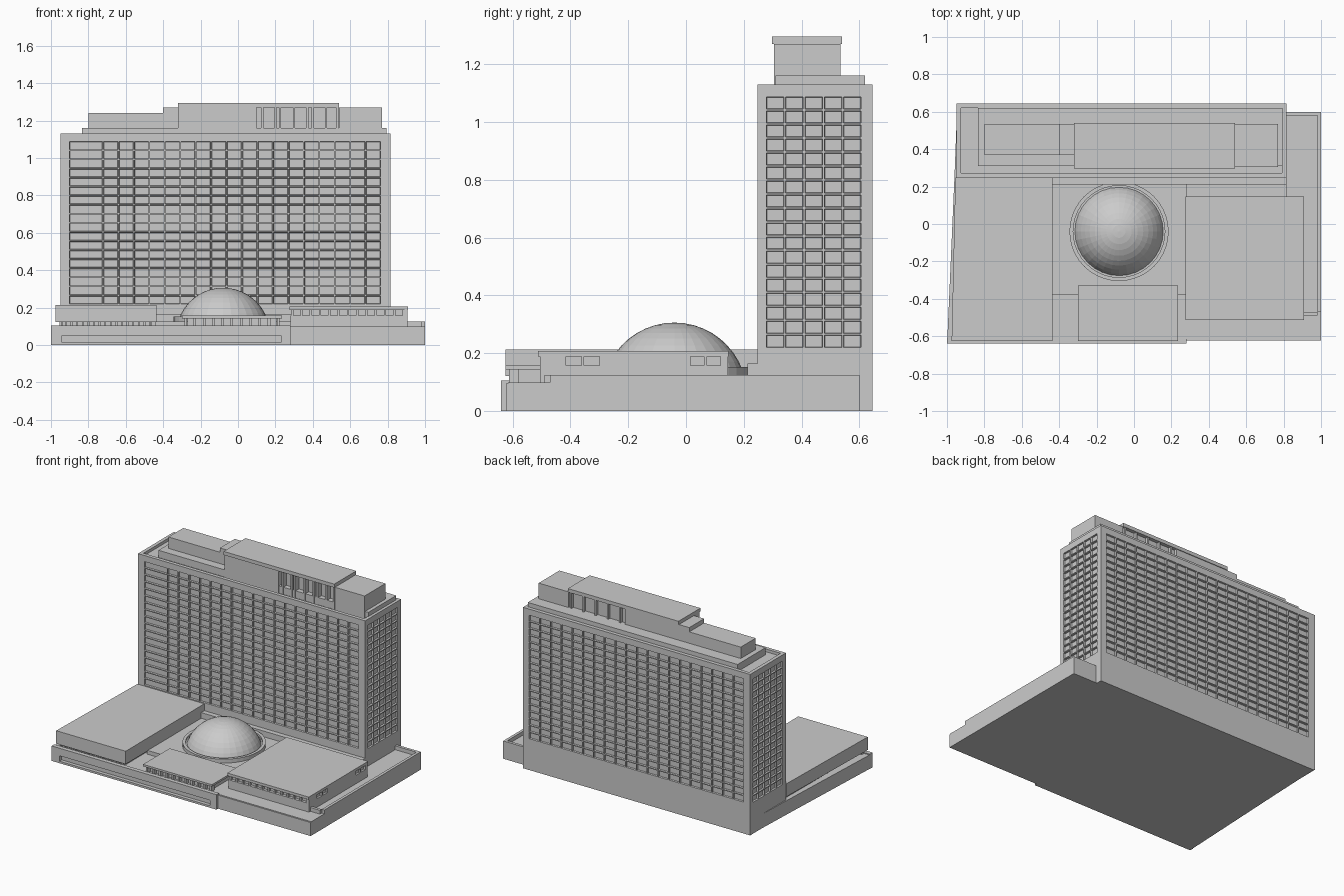
import bpy, bmesh, math
from mathutils import Vector

cube = bpy.data.objects.get("Cube")
if cube:
    bpy.data.objects.remove(cube)

grey = bpy.data.materials.new("concrete_grey")
grey.use_nodes = True
grey.diffuse_color = (0.6, 0.6, 0.6, 1)
grey.node_tree.nodes["Principled BSDF"].inputs["Base Color"].default_value = (0.6, 0.6, 0.6, 1)


def finish(name, bm):
    mesh = bpy.data.meshes.new(name)
    bm.to_mesh(mesh)
    bm.free()
    mesh.materials.append(grey)
    obj = bpy.data.objects.new(name, mesh)
    bpy.context.collection.objects.link(obj)
    return obj


def prism(name, outline, z0, z1):
    """Extrude a counter-clockwise plan outline from z0 to z1."""
    bm = bmesh.new()
    face = bm.faces.new([bm.verts.new((x, y, z0)) for x, y in outline])
    top = bmesh.ops.extrude_face_region(bm, geom=[face])["geom"]
    verts = [g for g in top if isinstance(g, bmesh.types.BMVert)]
    bmesh.ops.translate(bm, verts=verts, vec=(0, 0, z1 - z0))
    bmesh.ops.recalc_face_normals(bm, faces=bm.faces)
    return finish(name, bm)


def box(name, x0, x1, y0, y1, z0, z1):
    return prism(name, [(x0, y0), (x1, y0), (x1, y1), (x0, y1)], z0, z1)


def posts(name, xs, width, y0, y1, z0, z1):
    for i, x in enumerate(xs):
        box(f"{name}_{i + 1}", x - width / 2, x + width / 2, y0, y1, z0, z1)


def spread(start, end, count):
    return [start + (end - start) * i / count for i in range(count + 1)]


# Tower walls: each is a grid whose inner cells become recessed windows
X0, X1, Y0, Y1, TOP = -0.95, 0.815, 0.247, 0.645, 1.13
rows = [0] + spread(0.217, 1.09, 18) + [TOP]


def window_wall(name, origin, along, stops):
    bm = bmesh.new()
    o, u = Vector(origin), Vector(along)
    grid = [[bm.verts.new(o + u * s + Vector((0, 0, z))) for s in stops] for z in rows]
    cells = []
    for r in range(len(rows) - 1):
        for c in range(len(stops) - 1):
            f = bm.faces.new((grid[r][c], grid[r][c + 1], grid[r + 1][c + 1], grid[r + 1][c]))
            if 0 < r < len(rows) - 2 and 0 < c < len(stops) - 2:
                cells.append(f)
    bm.normal_update()
    bmesh.ops.inset_individual(bm, faces=cells, thickness=0.0045)
    bmesh.ops.inset_individual(bm, faces=cells, thickness=0.0025, depth=-0.012)
    finish(name, bm)


length, depth = X1 - X0, Y1 - Y0
front_stops = [0, 0.046] + spread(0.228, 1.715, 18) + [length]
back_stops = [0] + spread(0.045, 1.715, 20) + [length]
side_stops = [0] + spread(0.028, 0.362, 5) + [depth]
window_wall("tower_front", (X0, Y0, 0), (1, 0, 0), front_stops)
window_wall("tower_back", (X1, Y1, 0), (-1, 0, 0), back_stops)
window_wall("tower_right_end", (X1, Y0, 0), (0, 1, 0), side_stops)
window_wall("tower_left_end", (X0, Y1, 0), (0, -1, 0), side_stops)

# Tower roof and parapet
box("tower_roof", X0 + 0.015, X1 - 0.015, Y0 + 0.015, Y1 - 0.015, 1.095, 1.11)
for side, y in (("front", Y0), ("back", Y1 - 0.025)):
    box(f"parapet_{side}", X0, X1, y, y + 0.025, 1.1, TOP)
for side, x in (("left", X0), ("right", X1 - 0.025)):
    box(f"parapet_{side}", x, x + 0.025, Y0 + 0.025, Y1 - 0.025, 1.1, TOP)

# Rooftop plant rooms
box("roof_plinth", -0.835, 0.795, 0.31, 0.62, 1.11, 1.16)
box("plant_room_low", -0.8, -0.4, 0.37, 0.535, 1.16, 1.24)
box("plant_room_step", -0.4, -0.32, 0.37, 0.535, 1.16, 1.27)
box("plant_room_solid", -0.32, 0.1, 0.305, 0.535, 1.11, 1.27)
box("plant_room_glazed", 0.1, 0.54, 0.345, 0.515, 1.11, 1.27)
box("plant_room_end", 0.54, 0.77, 0.305, 0.535, 1.11, 1.27)
box("plant_room_slab", -0.32, 0.54, 0.297, 0.54, 1.27, 1.295)
posts("roof_front_fin", [0.13, 0.2, 0.225, 0.3, 0.37, 0.4, 0.47, 0.53], 0.012, 0.305, 0.346, 1.11, 1.27)
posts("roof_back_fin", spread(0.14, 0.52, 4), 0.012, 0.514, 0.535, 1.16, 1.27)

# Podium base with a long recess along the front
prism("podium_base", [(-0.998, -0.615), (1, -0.615), (1, 0.6), (0.81, 0.6), (0.81, 0.64),
                      (-0.945, 0.64), (-0.96, 0.25)], 0, 0.098)
box("front_wall_top", -1, 0.28, -0.64, -0.61, 0.052, 0.105)
box("front_wall_sill", -1, 0.28, -0.64, -0.61, 0, 0.014)
box("front_wall_left_post", -1, -0.94, -0.64, -0.61, 0.014, 0.052)
box("front_wall_right_post", 0.23, 0.28, -0.64, -0.61, 0.014, 0.052)
box("front_wall_right", 0.28, 1, -0.622, -0.6, 0, 0.095)
box("terrace_parapet_side", 0.98, 1, -0.47, 0.6, 0.09, 0.125)
box("terrace_parapet_back", 0.815, 0.98, 0.58, 0.6, 0.09, 0.125)
box("terrace_parapet_corner", 0.905, 0.98, -0.49, -0.47, 0.09, 0.125)

# Left wing floating over a window strip
prism("left_wing", [(-0.975, -0.625), (-0.435, -0.625), (-0.435, 0.248), (-0.955, 0.248)], 0.122, 0.213)
prism("left_wing_glazing", [(-0.94, -0.59), (-0.46, -0.59), (-0.46, 0.24), (-0.93, 0.24)], 0.09, 0.125)
posts("left_wing_mullion", spread(-0.95, -0.47, 16), 0.01, -0.612, -0.585, 0.098, 0.123)

# Right wing with a front window strip and two side windows
box("right_wing_wall", 0.28, 0.905, -0.505, 0.145, 0.09, 0.158)
box("right_wing_core", 0.295, 0.892, -0.485, 0.145, 0.158, 0.19)
box("right_wing_roof", 0.275, 0.908, -0.512, 0.147, 0.188, 0.207)
posts("right_wing_mullion", spread(0.29, 0.885, 12), 0.012, -0.503, -0.48, 0.157, 0.189)
for i, (a, b) in enumerate([(-0.505, -0.415), (-0.3, 0.015), (0.12, 0.145)]):
    box(f"right_wing_side_wall_{i + 1}", 0.89, 0.905, a, b, 0.157, 0.189)
for i, y in enumerate((-0.357, 0.067)):
    box(f"side_window_post_{i + 1}", 0.89, 0.905, y - 0.005, y + 0.005, 0.157, 0.189)

# Central deck, tower skirt and entrance canopy
box("central_deck", -0.44, 0.28, -0.38, 0.25, 0.09, 0.125)
box("rear_terrace", 0.28, 0.815, 0.14, 0.25, 0.09, 0.115)
box("tower_skirt", -0.435, 0.815, 0.212, 0.25, 0.1, 0.165)
box("canopy_roof", -0.3, 0.235, -0.625, -0.33, 0.143, 0.157)
box("canopy_lobby", -0.27, 0.205, -0.585, -0.34, 0.095, 0.144)
posts("canopy_column", spread(-0.28, 0.215, 10), 0.014, -0.612, -0.58, 0.098, 0.144)

# Dome and its stepped ring
CX, CY = -0.08, -0.04


def lathe(name, profile, sides):
    bm = bmesh.new()
    points = [bm.verts.new((r, 0, z)) for r, z in profile]
    edges = [bm.edges.new(pair) for pair in zip(points, points[1:])]
    bmesh.ops.spin(bm, geom=points + edges, cent=(0, 0, 0), axis=(0, 0, 1),
                   angle=math.tau, steps=sides)
    bmesh.ops.remove_doubles(bm, verts=bm.verts, dist=0.0001)
    bmesh.ops.recalc_face_normals(bm, faces=bm.faces)
    finish(name, bm).location = (CX, CY, 0)


lathe("dome_ring", [(0, 0.11), (0.265, 0.11), (0.265, 0.152), (0.245, 0.152),
                    (0.245, 0.14), (0, 0.14)], 40)
rise, rim = 0.165, 0.236
radius = (rise ** 2 + rim ** 2) / (2 * rise)
sweep = math.asin(rim / radius)
cap = [(radius * math.sin(a), 0.306 - radius * (1 - math.cos(a))) for a in spread(0, sweep, 9)]
lathe("dome", cap, 32)
